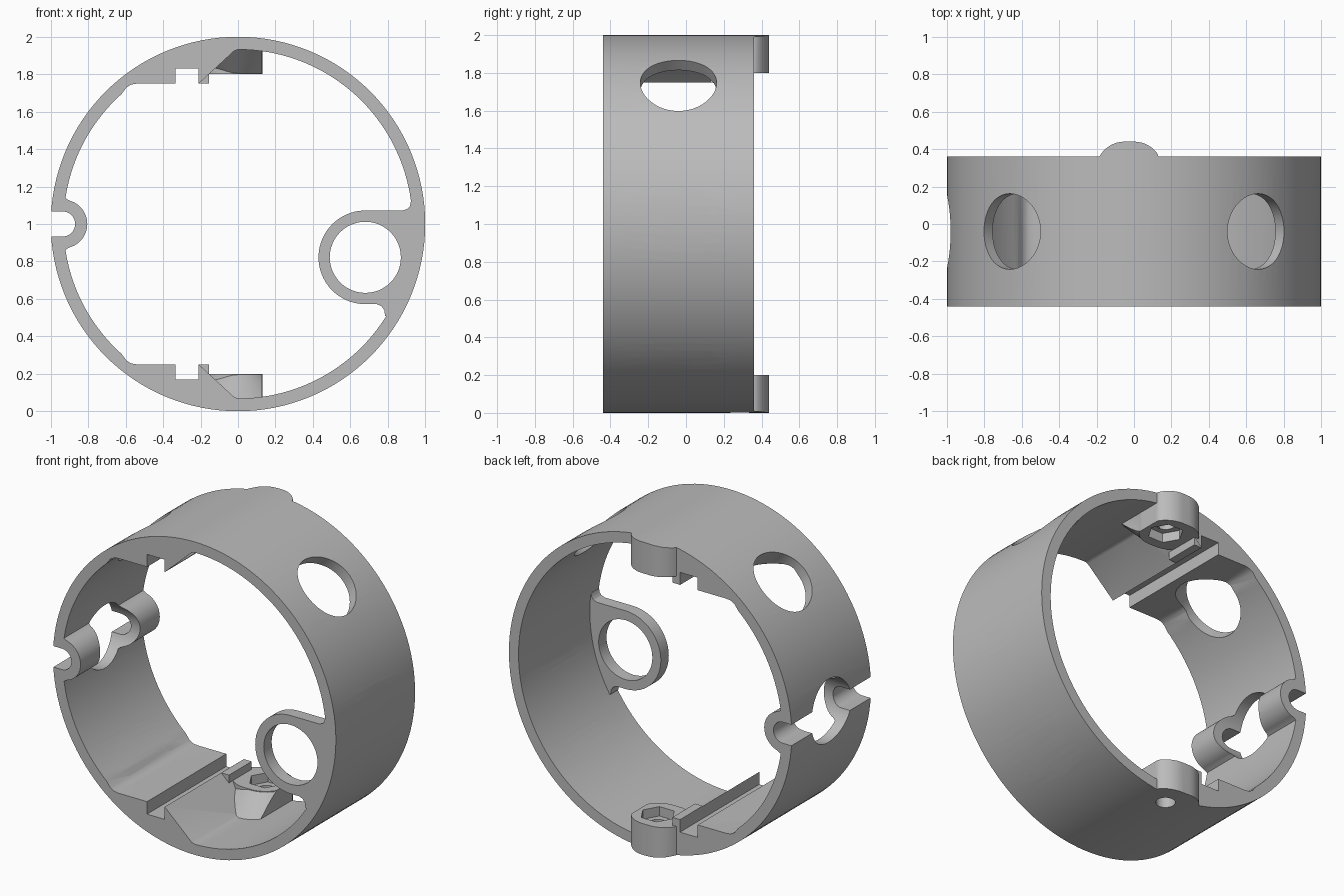
import bpy, bmesh, math
from mathutils import Matrix

if "Cube" in bpy.data.objects:
    bpy.data.objects.remove(bpy.data.objects["Cube"])

R, RI = 1.0, 0.932            # outer and inner radius of the ring
FRONT, BACK = -0.44, 0.36     # ring faces along y
HOLE_Y = -0.04

grey = bpy.data.materials.new("grey plastic")
grey.diffuse_color = (0.5, 0.5, 0.5, 1)
grey.use_nodes = True
grey.node_tree.nodes["Principled BSDF"].inputs["Base Color"].default_value = grey.diffuse_color


def add(name, bm):
    bmesh.ops.recalc_face_normals(bm, faces=bm.faces)
    me = bpy.data.meshes.new(name)
    bm.to_mesh(me)
    bm.free()
    me.materials.append(grey)
    ob = bpy.data.objects.new(name, me)
    bpy.context.collection.objects.link(ob)
    return ob


def prism(name, pts, lo, hi, axis='y'):
    """Extrude a closed outline along y (xz outline) or z (xy outline)."""
    bm = bmesh.new()
    place = (lambda p, t: (p[0], t, p[1])) if axis == 'y' else (lambda p, t: (p[0], p[1], t))
    a = [bm.verts.new(place(p, lo)) for p in pts]
    b = [bm.verts.new(place(p, hi)) for p in pts]
    bm.faces.new(a)
    bm.faces.new(b)
    for i in range(len(pts)):
        j = (i + 1) % len(pts)
        bm.faces.new((a[i], a[j], b[j], b[i]))
    return add(name, bm)


def arc(cx, cy, r, a0, a1, n):
    return [(cx + r * math.cos(math.radians(a0 + (a1 - a0) * i / n)),
             cy + r * math.sin(math.radians(a0 + (a1 - a0) * i / n))) for i in range(n + 1)]


def circle(cx, cy, r, n):
    return arc(cx, cy, r, 0, 360, n)[:-1]


def box(name, x0, x1, y0, y1, z0, z1):
    return prism(name, [(x0, y0), (x1, y0), (x1, y1), (x0, y1)], z0, z1, 'z')


def combine(target, tool, op):
    m = target.modifiers.new(op, 'BOOLEAN')
    m.operation, m.object, m.solver = op, tool, 'EXACT'
    dg = bpy.context.evaluated_depsgraph_get()
    dg.update()
    me = bpy.data.meshes.new_from_object(target.evaluated_get(dg))
    target.modifiers.clear()
    target.data = me
    bpy.data.objects.remove(tool)


# Ring blank, oversized until the final trim; z is measured from the axis
ring = prism("mounting_ring", circle(0, 0, 1.04, 128), FRONT, BACK)

# Bore outline with thick pads, rail grooves and ramps at top and bottom
pad = [(0, RI), (-.02, .925), (-.21, .75), (-.21, .83), (-.335, .83), (-.335, .75),
       (-.54, .75), (-.57, .745), (-.595, .73)]
a_end = math.degrees(math.atan2(.695, -.62))
bore = pad + arc(0, 0, RI, a_end, 360 - a_end, 40)
bore += [(x, -z) for x, z in reversed(pad)] + arc(0, 0, RI, -90, 90, 72)[1:-1]
combine(ring, prism("bore", bore, -1, 1), 'DIFFERENCE')

# Cable clip on the left wall
clip = [(-1.0, -.16), (-.925, -.14)] + arc(-.935, 0, .13, -75, 75, 24) + [(-.925, .14), (-1.0, .16)]
combine(ring, prism("clip", clip, FRONT, BACK), 'UNION')
slot = [(-1.2, -.067)] + arc(-.937, 0, .067, -90, 90, 20) + [(-1.2, .067)]
combine(ring, prism("clip_slot", slot, -1, 1), 'DIFFERENCE')

# Grommet plate inside the right wall, flush with the front
plate = arc(.68, -.178, .25, 90, 270, 40)
plate += [(.74, -.428), (.765, -.438), (.782, -.46), (.785, -.49)]
plate += arc(0, 0, .97, -32, 8, 16)
plate += [(.923, .12), (.918, .095), (.905, .08), (.88, .072)]
combine(ring, prism("grommet", plate, FRONT, FRONT + .08), 'UNION')
combine(ring, prism("grommet_hole", circle(.68, -.178, .19, 48), -1, 0), 'DIFFERENCE')

# Screw bosses at top and bottom
for s in (1, -1):
    def zbox(name, x0, x1, y0, y1, z0, z1):
        return box(name, x0, x1, y0, y1, min(s * z0, s * z1), max(s * z0, s * z1))

    def zprism(name, pts, z0, z1):
        return prism(name, pts, min(s * z0, s * z1), max(s * z0, s * z1), 'z')

    # rounded boss body, flat on its right side
    body = arc(0, .285, .155, -90, 90, 24) + arc(-.05, .285, .155, 90, 270, 24)
    body = [(min(x, .13 + .0001 * y), y) for x, y in body]
    boss = zprism("boss", body, .8, 1.03)
    # sloping support in front of the boss
    bm = bmesh.new()
    bmesh.ops.create_cone(bm, cap_ends=True, segments=64, radius1=.152, radius2=.352, depth=.2,
                          matrix=Matrix.Translation((0, .285, .902)))
    if s < 0:
        bmesh.ops.scale(bm, vec=(1, 1, -1), verts=bm.verts)
    support = add("support", bm)
    combine(support, zbox("support_limit", -.2, .1295, -.2, .286, .7, 1.1), 'INTERSECT')
    combine(boss, support, 'UNION')
    combine(ring, boss, 'UNION')
    # short rail lip beside the groove
    combine(ring, zbox("lip", -.2095, -.155, .13, BACK - .001, .75, .96), 'UNION')
    # screw hole and hexagonal nut pocket
    combine(ring, zprism("screw_hole", circle(0, .285, .057, 32), .6, 1.2), 'DIFFERENCE')
    combine(ring, zprism("nut_pocket", circle(0, .285, .105, 6), .7, .86), 'DIFFERENCE')

# Trim everything to the outer cylinder
combine(ring, prism("trim", circle(0, 0, R, 128), -1, 1), 'INTERSECT')

# Six round openings through the wall
for angle in (0, 48.4, 131.6, 180, 228.4, 311.6):
    bm = bmesh.new()
    bmesh.ops.create_cone(bm, cap_ends=True, segments=64, radius1=.202, radius2=.202, depth=.6)
    t = math.radians(angle)
    bm.transform(Matrix.Translation((math.cos(t), HOLE_Y, math.sin(t)))
                 @ Matrix.Rotation(math.pi / 2 - t, 4, 'Y'))
    combine(ring, add("opening", bm), 'DIFFERENCE')

# Stand the ring on the ground and shade it
ring.data.transform(Matrix.Translation((0, 0, 1)))
bpy.context.view_layer.objects.active = ring
ring.select_set(True)
bpy.ops.object.shade_smooth_by_angle(angle=math.radians(30))
